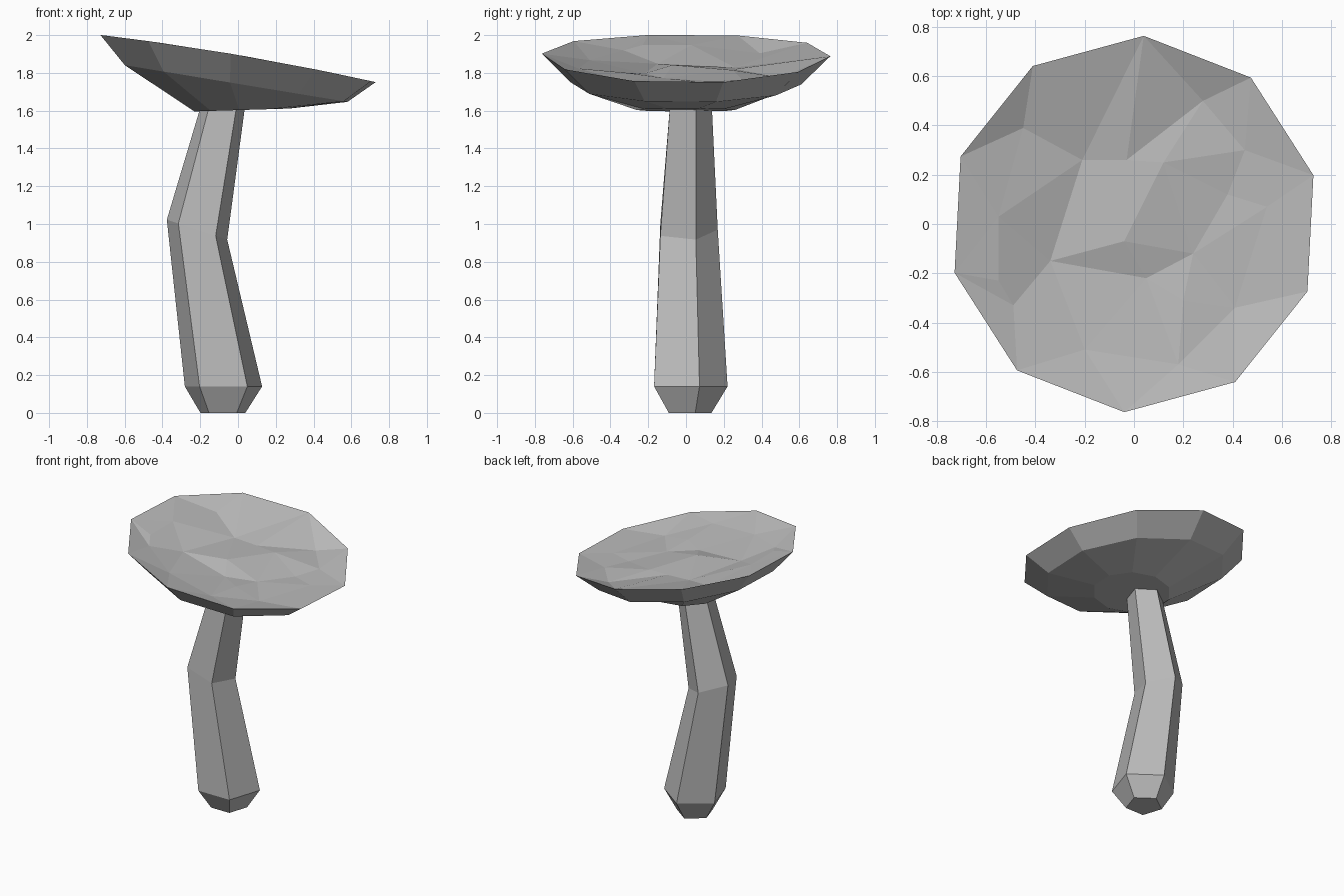
import bpy, bmesh, math
from mathutils import Vector
from mathutils.geometry import delaunay_2d_cdt

cube = bpy.data.objects.get("Cube")
if cube:
    bpy.data.objects.remove(cube, do_unlink=True)

# One plain stone grey for the whole model
grey = bpy.data.materials.new("stone_grey")
grey.use_nodes = True
colour = (0.5, 0.5, 0.5, 1)
grey.diffuse_color = colour
grey.node_tree.nodes["Principled BSDF"].inputs["Base Color"].default_value = colour


def finish(bm, name):
    bmesh.ops.recalc_face_normals(bm, faces=bm.faces)
    mesh = bpy.data.meshes.new(name)
    bm.to_mesh(mesh)
    bm.free()
    mesh.materials.append(grey)
    obj = bpy.data.objects.new(name, mesh)
    bpy.context.collection.objects.link(obj)
    return obj


def ring(bm, sides, turn, radius, centre, height):
    """Loop of vertices whose height is a function of x."""
    verts = []
    for i in range(sides):
        a = math.radians(turn) + math.tau * i / sides
        x = centre[0] + radius * math.cos(a)
        y = centre[1] + radius * math.sin(a)
        verts.append(bm.verts.new((x, y, height(x))))
    return verts


def bridge(bm, lower, upper):
    n = len(lower)
    for i in range(n):
        j = (i + 1) % n
        bm.faces.new((lower[i], lower[j], upper[j], upper[i]))


# Bent five-sided stem: radius, centre x, centre y, height, slope
stem_rings = [
    (0.125, -0.08, 0.01, 0.0, 0.0),
    (0.215, -0.077, 0.005, 0.14, 0.0),
    (0.168, -0.217, 0.0, 0.97, -0.33),
    (0.12, -0.072, 0.015, 1.66, 0.0),
]
bm = bmesh.new()
loops = [ring(bm, 5, 90, r, (cx, cy), lambda x, cx=cx, z=z, s=s: z + s * (x - cx))
         for r, cx, cy, z, s in stem_rings]
for a, b in zip(loops, loops[1:]):
    bridge(bm, a, b)
bm.faces.new(loops[0])
bm.faces.new(loops[-1])
finish(bm, "stem")


# Tilted ten-sided cap
def rim_height(x):
    return 1.895 - 0.169 * x - 0.035 * x * x


bm = bmesh.new()
base = ring(bm, 10, 87, 0.26, (0.02, 0), lambda x: 1.603 + 0.03 * x)
middle = ring(bm, 10, 87, 0.61, (-0.01, 0), lambda x: 1.742 - 0.165 * x)
rim = ring(bm, 10, 87, 0.765, (0, 0), rim_height)
for v in rim:
    v.co.x *= 0.986
bridge(bm, base, middle)
bridge(bm, middle, rim)
bm.faces.new(base)

# Rough, dished top: x, y, depth below the rim surface
dents = [
    (-0.45, 0.39, 0.06), (-0.21, 0.26, 0.1), (-0.55, 0.03, 0.03),
    (-0.55, -0.23, 0.03), (-0.34, -0.15, 0.1), (-0.49, -0.33, 0.05),
    (-0.2, -0.51, 0.06), (-0.04, -0.07, 0.06), (-0.03, 0.26, 0.08),
    (0.12, 0.25, 0.06), (0.28, 0.5, 0.07), (0.45, 0.3, 0.05),
    (0.38, 0.12, 0.07), (0.54, 0.07, 0.04), (0.2, -0.31, 0.06),
    (0.41, -0.34, 0.06), (0.18, -0.57, 0.04), (0.24, -0.12, 0.08),
    (0.05, -0.22, 0.09),
]
tops = rim + [bm.verts.new((x, y, rim_height(x) - d)) for x, y, d in dents]
edge = [(i, (i + 1) % 10) for i in range(10)]
flat = [Vector(v.co.xy) for v in tops]
for tri in delaunay_2d_cdt(flat, edge, [], 1, 1e-5)[2]:
    bm.faces.new([tops[i] for i in tri])
finish(bm, "cap")
